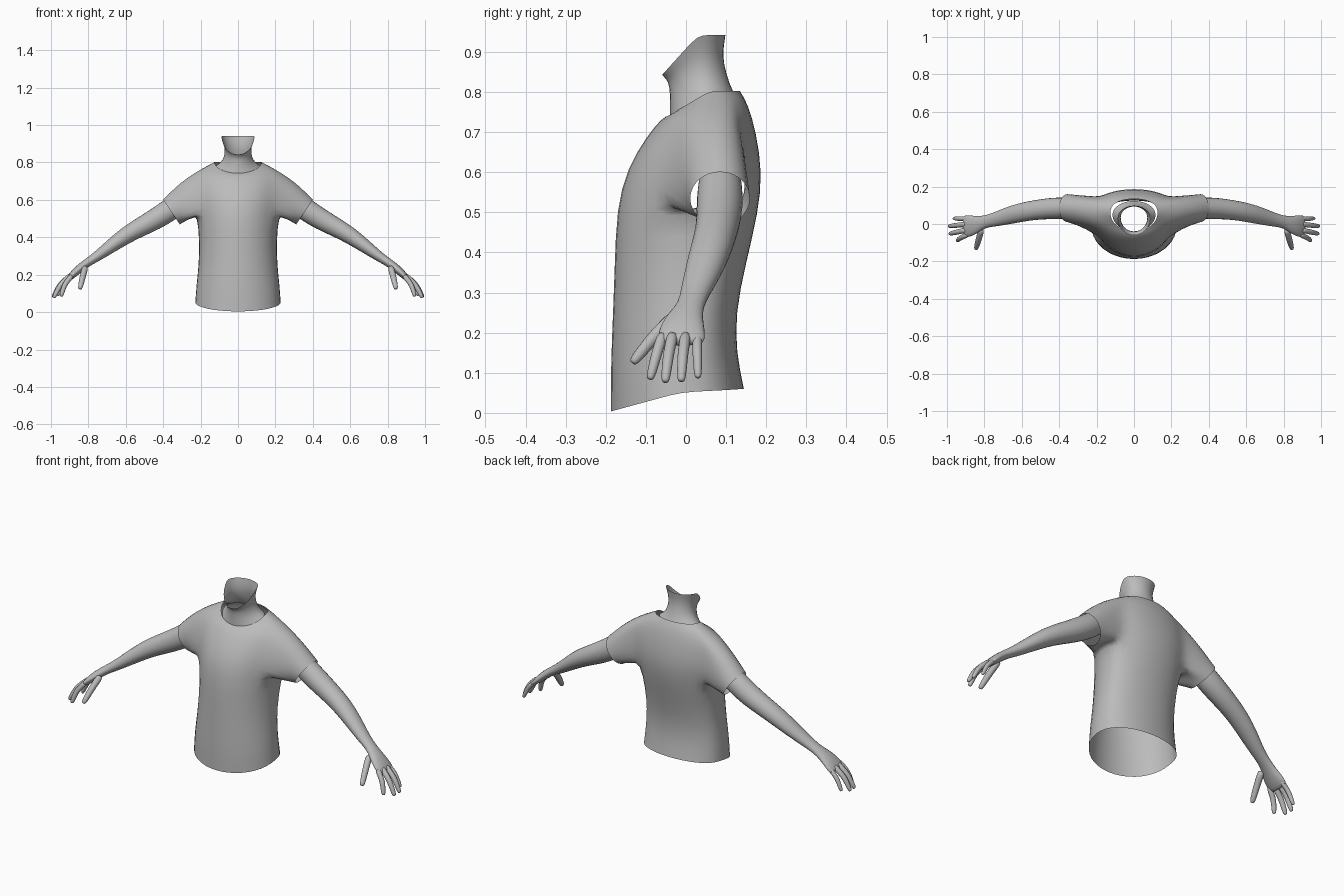
import bpy, bmesh, math
from mathutils import Vector

if "Cube" in bpy.data.objects:
    bpy.data.objects.remove(bpy.data.objects["Cube"])

grey = bpy.data.materials.new("plain grey")
grey.diffuse_color = (0.5, 0.5, 0.5, 1)
grey.use_nodes = True
grey.node_tree.nodes["Principled BSDF"].inputs["Base Color"].default_value = grey.diffuse_color


def finish(name, bm, mirror=False):
    """Turn a bmesh into a smooth, subdivided object."""
    bmesh.ops.recalc_face_normals(bm, faces=bm.faces)
    me = bpy.data.meshes.new(name)
    bm.to_mesh(me)
    bm.free()
    me.materials.append(grey)
    for p in me.polygons:
        p.use_smooth = True
    ob = bpy.data.objects.new(name, me)
    bpy.context.collection.objects.link(ob)
    if mirror:
        m = ob.modifiers.new("mirror", 'MIRROR')
        m.use_mirror_merge = False
    s = ob.modifiers.new("smooth", 'SUBSURF')
    s.levels = s.render_levels = 1
    return ob


def body_ring(bm, n, hw, ys, zs, yf, zf, yb, zb, flat=1.0):
    """Closed ring through side, front and back points."""
    ring = []
    for i in range(n):
        a = 2 * math.pi * i / n
        s = math.sin(a)
        if s > 0:
            y, z = ys + (yb - ys) * s ** flat, zs + (zb - zs) * s
        else:
            y, z = ys + (ys - yf) * s, zs + (zs - zf) * s
        ring.append(bm.verts.new((hw * math.cos(a), y, z)))
    return ring


def bridge(bm, a, b, skip=()):
    n = len(a)
    for i in range(n):
        if i not in skip:
            j = (i + 1) % n
            bm.faces.new((a[i], a[j], b[j], b[i]))


def tube(bm, pts, n, cap_start=False):
    """Tube through (x, y, z, half width, half thickness) with a capped end."""
    cs = [Vector(p[:3]) for p in pts]
    rings = []
    for i, p in enumerate(pts):
        t = (cs[min(i + 1, len(cs) - 1)] - cs[max(i - 1, 0)]).normalized()
        side = Vector((0, 1, 0))
        side = (side - t * side.dot(t)).normalized()
        up = t.cross(side)
        rings.append([bm.verts.new(cs[i]
                      + side * p[3] * 1.05 * math.cos(2 * math.pi * k / n)
                      + up * p[4] * 1.05 * math.sin(2 * math.pi * k / n))
                      for k in range(n)])
    for a, b in zip(rings, rings[1:]):
        bridge(bm, a, b)
    bm.faces.new(rings[-1])
    if cap_start:
        bm.faces.new(rings[0])


# Shirt torso: half width, side y, side z, front y, front z, back y, back z
N = 20
rows = [
    (.232, -.01, .052, -.19, .003, .146, .060),
    (.226, -.01, .140, -.19, .120, .127, .150),
    (.214, .00, .240, -.186, .220, .125, .250),
    (.209, .02, .370, -.181, .360, .150, .370),
    (.220, .05, .525, -.177, .510, .182, .500),
    (.228, .06, .620, -.150, .610, .192, .600),
    (.228, .06, .690, -.100, .690, .176, .700),
    (.205, .06, .762, -.062, .735, .156, .770),
    (.128, .06, .803, -.042, .742, .135, .803),
]
bm = bmesh.new()
rings = [body_ring(bm, N, *r, flat=.75) for r in rows]
holes = {0, 1, N - 1, N - 2, N // 2, N // 2 + 1, N // 2 - 1, N // 2 - 2}
for i in range(len(rings) - 1):
    bridge(bm, rings[i], rings[i + 1], holes if 4 <= i < 7 else ())

# Short sleeves grown out of the armholes
for sx in (1, -1):
    def col(d):
        return d % N if sx == 1 else (N // 2 - d) % N
    loop = [rings[4][col(d)] for d in (-2, -1, 0, 1, 2)]
    loop += [rings[r][col(2)] for r in (5, 6)]
    loop += [rings[7][col(d)] for d in (2, 1, 0, -1, -2)]
    loop += [rings[r][col(-2)] for r in (6, 5)]
    prev = loop
    for f in (.33, .68, 1):
        new = []
        for i, v in enumerate(loop):
            a = 2 * math.pi * (i - 2) / len(loop)
            c = -math.cos(a)
            end = Vector((sx * (.356 + .046 * c), .085 + .077 * math.sin(a), .535 + .068 * c))
            p = v.co.lerp(end, f)
            p.z += .016 * math.sin(math.pi * f) * max(c, 0)
            new.append(bm.verts.new(p))
        bridge(bm, prev, new)
        prev = new
finish("shirt", bm)

# Neck, open at the top along the jaw line
bm = bmesh.new()
rings = [body_ring(bm, 16, *r) for r in [
    (.118, .05, .785, -.042, .735, .125, .790),
    (.080, .04, .810, -.041, .775, .110, .820),
    (.070, .035, .865, -.043, .815, .095, .870),
    (.078, .03, .905, -.050, .829, .094, .905),
    (.090, .03, .942, -.062, .840, .100, .942),
]]
for a, b in zip(rings, rings[1:]):
    bridge(bm, a, b)
finish("neck", bm)

# Arms running into the palms
bm = bmesh.new()
tube(bm, [
    (.30, .085, .595, .050, .058),
    (.37, .085, .542, .058, .060),
    (.45, .083, .492, .056, .056),
    (.53, .075, .450, .052, .050),
    (.60, .063, .410, .051, .045),
    (.68, .043, .352, .046, .036),
    (.75, .022, .300, .036, .027),
    (.80, .012, .268, .032, .022),
    (.835, .000, .243, .042, .022),
    (.87, -.009, .213, .056, .021),
    (.90, -.012, .184, .059, .016),
    (.912, -.012, .172, .052, .011),
], 12)
finish("arms", bm, mirror=True)

# Fingers and thumbs: base, middle joint, tip, radius
fingers = [
    ((.885, -.056, .200), (.928, -.074, .145), (.946, -.090, .083), .014),
    ((.893, -.032, .200), (.950, -.044, .145), (.986, -.052, .076), .0145),
    ((.893, .000, .200), (.955, -.008, .145), (.990, -.012, .078), .014),
    ((.882, .028, .200), (.935, .028, .150), (.965, .030, .087), .0125),
    ((.815, -.025, .245), (.830, -.080, .190), (.845, -.134, .124), .017),
]
bm = bmesh.new()
for base, mid, tip, r in fingers:
    b, m, t = Vector(base), Vector(mid), Vector(tip)
    path = [(b, 1.1), (b.lerp(m, .55), 1), (m, 1), (m.lerp(t, .55), .9),
            (m.lerp(t, .92), .75), (t, .45)]
    tube(bm, [(*p, r * k, r * k) for p, k in path], 8, True)
finish("fingers", bm, mirror=True)
